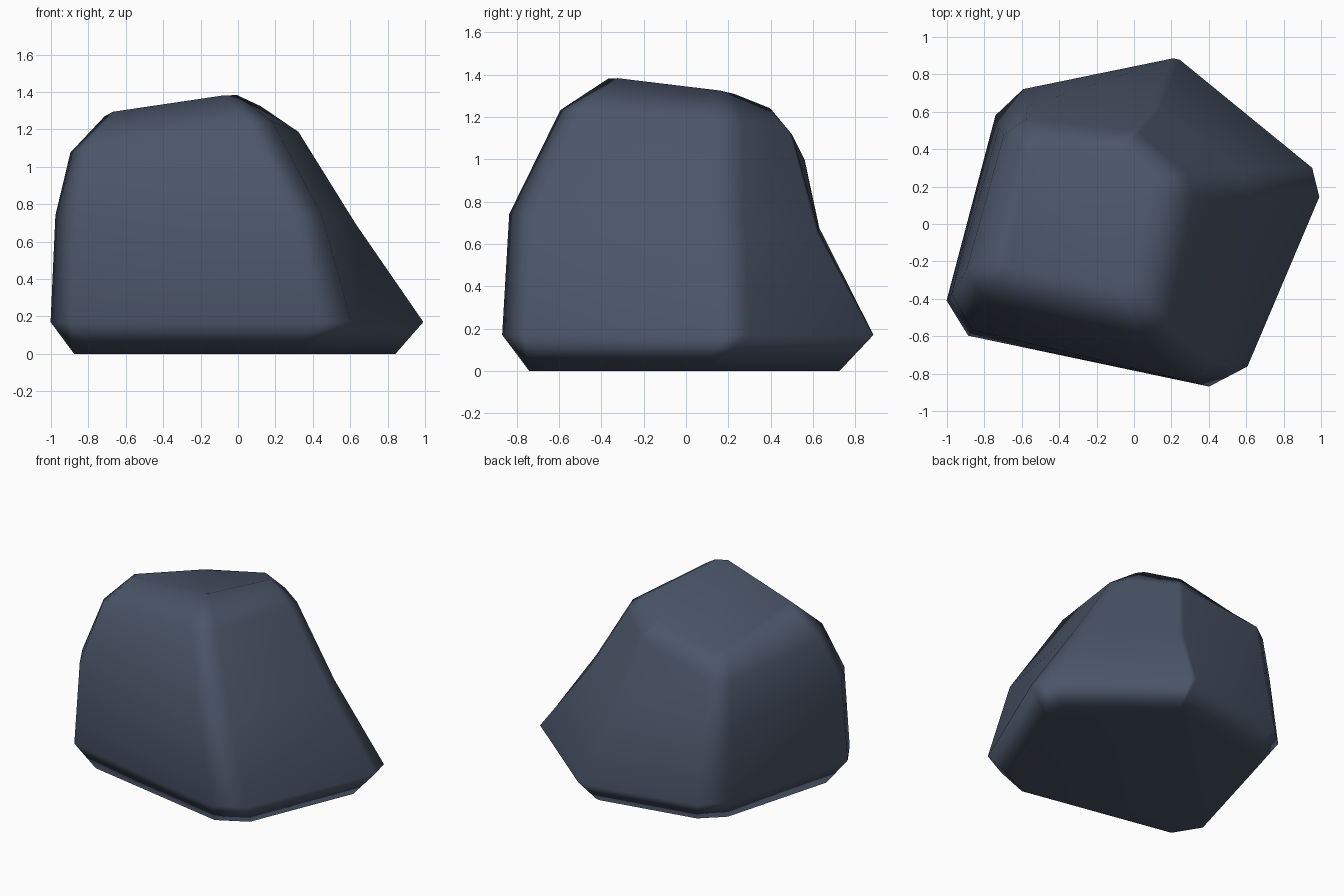
import bpy
import bmesh
from mathutils import Vector

if "Cube" in bpy.data.objects:
    bpy.data.objects.remove(bpy.data.objects["Cube"])

# Five-sided boulder: corner positions of each height ring
# (front left, front right, right, back, back left)
RINGS = [
    (1.0, [(-.92, -.50, 0), (.48, -.77, 0), (.88, .20, 0), (.20, .73, 0), (-.62, .57, 0)]),
    (1.0, [(-1.043, -.564, .17), (.548, -.90, .17), (1.03, .237, .17), (.23, .89, .17), (-.71, .697, .17)]),
    (1.0, [(-1.02, -.53, .75), (.42, -.87, .74), (.65, .22, .69), (.12, .63, .65), (-.69, .63, .68)]),
    (0.8, [(-.93, -.37, 1.09), (.16, -.62, 1.25), (.34, .22, 1.18), (.02, .50, 1.12), (-.67, .57, .98)]),
    (0.4, [(-.73, -.22, 1.285), (-.02, -.38, 1.39), (.13, .20, 1.32), (-.06, .40, 1.24), (-.55, .41, 1.13)]),
]
CHAMFER = [.16, .15, .10, .02, .12]


def chamfer_ring(corners, scale):
    """Cut every corner of a ring into two points."""
    pts = [Vector(c) for c in corners]
    out = []
    for i, p in enumerate(pts):
        for q in (pts[i - 1], pts[(i + 1) % len(pts)]):
            out.append(p + (q - p).normalized() * CHAMFER[i] * scale)
    return out


# Skin the rings together and cap both ends
bm = bmesh.new()
loops = [[bm.verts.new(p) for p in chamfer_ring(c, s)] for s, c in RINGS]
n = len(loops[0])
for low, high in zip(loops, loops[1:]):
    for i in range(n):
        j = (i + 1) % n
        bm.faces.new((low[i], low[j], high[j], high[i]))
bm.faces.new(loops[0][::-1])
bm.faces.new(loops[-1])
bmesh.ops.recalc_face_normals(bm, faces=bm.faces)
for f in bm.faces:
    f.smooth = True

mesh = bpy.data.meshes.new("boulder")
bm.to_mesh(mesh)
bm.free()
boulder = bpy.data.objects.new("boulder", mesh)
bpy.context.collection.objects.link(boulder)

# Large faces stay flat while the chamfers shade softly
soft = boulder.modifiers.new("soft_edges", "WEIGHTED_NORMAL")
soft.weight = 50

stone = bpy.data.materials.new("slate stone")
stone.diffuse_color = (.069, .091, .138, 1)
stone.use_nodes = True
stone.node_tree.nodes["Principled BSDF"].inputs["Base Color"].default_value = stone.diffuse_color
mesh.materials.append(stone)
